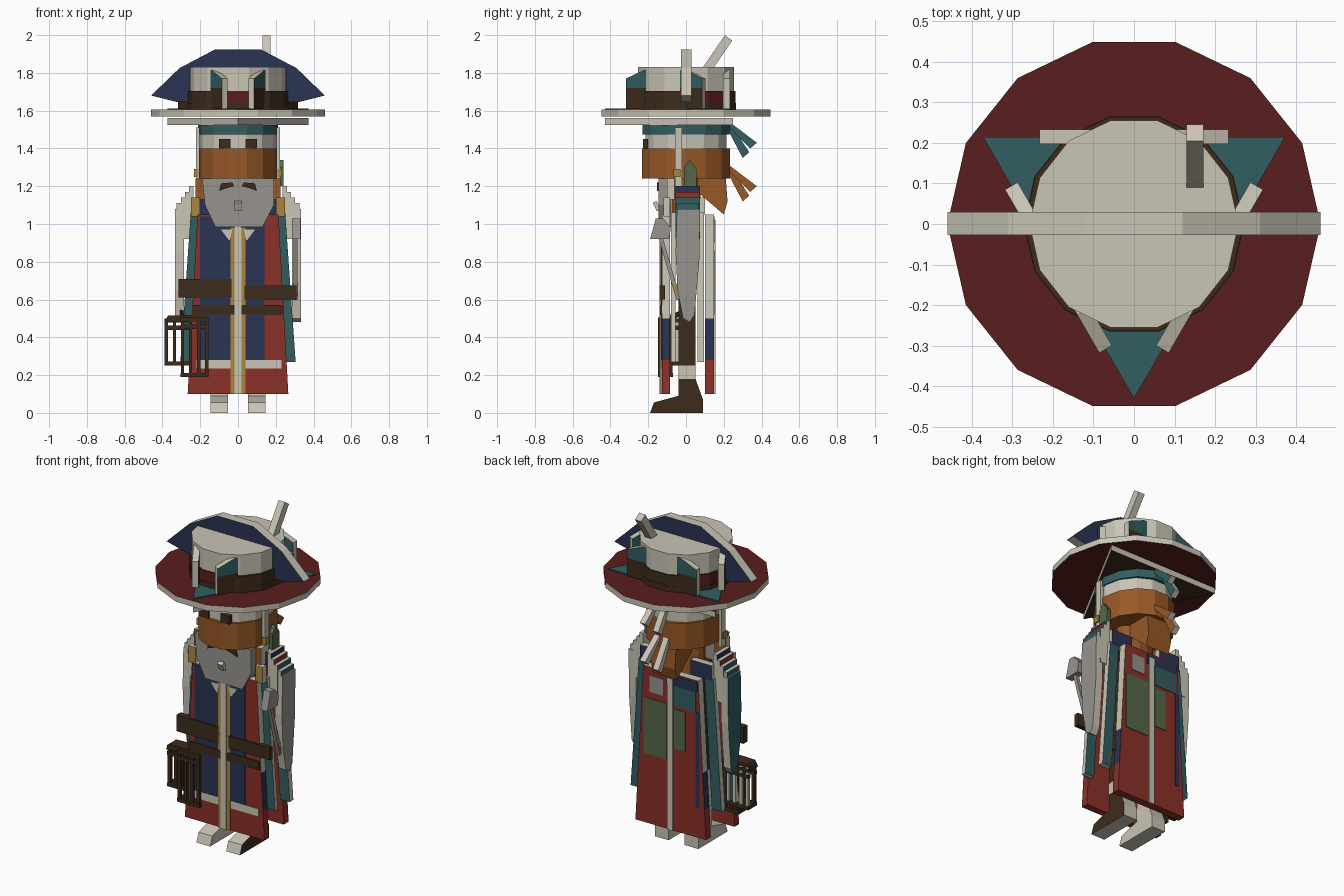
import bpy, bmesh, math
from mathutils import Vector

if "Cube" in bpy.data.objects:
    bpy.data.objects.remove(bpy.data.objects["Cube"])


def make_material(name, code):
    rgb = [(int(code[i:i + 2], 16) / 255) ** 2.2 for i in (0, 2, 4)]
    mat = bpy.data.materials.new(name)
    mat.use_nodes = True
    mat.diffuse_color = (*rgb, 1)
    mat.node_tree.nodes["Principled BSDF"].inputs["Base Color"].default_value = (*rgb, 1)
    return mat


MATS = {n: make_material(n, c) for n, c in dict(
    bone="C8C3B4", brown="402F22", red="8A342D", maroon="5A2323", navy="2E3754",
    teal="355F61", orange="96592B", grey="96928C", gold="A98440", green="56684A").items()}


def plate(name, axis, outline, a, b, low, high=None, edge=None):
    """Extrude an outline along an axis; colours for the low cap, high cap and edges."""
    colours = [low, high or low, edge or low]
    place = {"x": lambda p, d: (d, p[0], p[1]), "y": lambda p, d: (p[0], d, p[1]),
             "z": lambda p, d: (p[0], p[1], d)}[axis]
    bm = bmesh.new()
    rings = [[bm.verts.new(place(p, d)) for p in outline] for d in (a, b)]
    caps = [bm.faces.new(r) for r in rings]
    n = len(outline)
    sides = [bm.faces.new((rings[0][i], rings[0][(i + 1) % n], rings[1][(i + 1) % n], rings[1][i]))
             for i in range(n)]
    caps[0].material_index, caps[1].material_index = 0, 1
    for f in sides:
        f.material_index = 2
    bmesh.ops.recalc_face_normals(bm, faces=bm.faces[:])
    mesh = bpy.data.meshes.new(name)
    bm.to_mesh(mesh)
    bm.free()
    for c in colours:
        mesh.materials.append(MATS[c])
    obj = bpy.data.objects.new(name, mesh)
    bpy.context.collection.objects.link(obj)
    return obj


def rect(u0, u1, v0, v1):
    return [(u0, v0), (u1, v0), (u1, v1), (u0, v1)]


def box(name, x0, x1, y0, y1, z0, z1, colour):
    return plate(name, "z", rect(x0, x1, y0, y1), z0, z1, colour)


def bar(name, start, end, w, h, colour):
    """Square-section bar between two points."""
    start, end = Vector(start), Vector(end)
    obj = plate(name, "z", rect(-w / 2, w / 2, -h / 2, h / 2), 0, (end - start).length, colour)
    obj.rotation_euler = (end - start).to_track_quat("Z", "Y").to_euler()
    obj.location = start
    return obj


def ring(name, rx, ry, z0, z1, colour, edge=None, n=14):
    pts = [(rx * math.cos(math.tau * i / n), ry * math.sin(math.tau * i / n)) for i in range(n)]
    return plate(name, "z", pts, z0, z1, colour, colour, edge)


# Hat: brim, cocked triangles, crown and bands
ring("hat_brim", .46, .46, 1.57, 1.605, "maroon", "bone")
corners = [Vector((.43 * math.cos(a), .43 * math.sin(a)))
           for a in (math.radians(-90 + 120 * k) for k in range(3))]
plate("hat_lower_triangle", "z", [(0, -.43), (.372, .25), (-.372, .25)], 1.525, 1.56,
      "brown", edge="bone")
plate("hat_upper_triangle", "z", corners, 1.605, 1.611, "teal")
ring("hat_crown", .258, .262, 1.605, 1.83, "bone")
ring("hat_band", .272, .272, 1.605, 1.64, "brown")
ribbon = ring("hat_ribbon", .27, .27, 1.64, 1.705, "brown", "maroon")
for f in ribbon.data.polygons:
    # Ribbon shows red only inside the three corner pockets
    flat = Vector((f.center.x, f.center.y))
    if abs(f.normal.z) < .5 and all(flat.normalized().dot(c.normalized()) < .93 for c in corners):
        f.material_index = 0

# Upturned walls along the triangle's sides, buried in the crown halfway
for k in range(3):
    p, q = corners[k], corners[(k + 1) % 3]
    d = q - p
    span = d.length
    lower = rect(.14, span - .14, 1.61, 1.72)
    upper = [(.14, 1.72), (span - .14, 1.72), (span - .14, 1.77), (span - .25, 1.815),
             (.25, 1.815), (.14, 1.77)]
    for name, outline, colour in (("wall_lower", lower, "brown"), ("wall_upper", upper, "teal")):
        wall = plate("hat_" + name, "y", outline, -.018, .018, colour, edge="bone")
        wall.rotation_euler.z = math.atan2(d.y, d.x)
        wall.location = (p.x, p.y, 0)

# Arched crest and feather
crest = [(-.46, 1.68), (-.31, 1.825), (-.12, 1.925), (.12, 1.925), (.31, 1.825), (.46, 1.68),
         (.32, 1.645), (-.32, 1.645)]
plate("hat_crest", "y", crest, -.027, .03, "navy", edge="bone")
bar("hat_feather", (.15, .085, 1.78), (.15, .225, 1.985), .042, .048, "bone")

# Head, headband, mask and beard
ring("head", .205, .22, 1.25, 1.53, "bone")
ring("headband", .212, .237, 1.475, 1.525, "teal")
ring("face_mask", .212, .24, 1.24, 1.4, "orange")
ring("neck", .12, .08, 1.0, 1.25, "orange")
beard = [(-.19, 1.24), (-.175, 1.1), (-.12, .985), (.13, .985), (.19, 1.1), (.19, 1.24)]
plate("beard", "y", beard, -.145, -.08, "grey")
bar("beard_knob", (0, -.145, 1.1), (0, -.165, 1.09), .035, .05, "bone")
for s in (-1, 1):
    box("eye", s * .07 - .03, s * .07 + .03, -.227, -.2, 1.4, 1.45, "brown")
    brow = [(s * .02, 1.2), (s * .03, 1.22), (s * .09, 1.215), (s * .1, 1.175), (s * .06, 1.19)]
    plate("moustache", "y", brow, -.153, -.145, "brown")
    box("ear_strip", s * .213 - .01, s * .213 + .01, -.058, -.02, 1.2, 1.51, "bone")
    box("earring", s * .22 - .012, s * .22 + .012, -.065, -.03, 1.25, 1.29, "gold")
plate("leaf_charm", "x", [(-.01, 1.2), (.055, 1.2), (.055, 1.29), (.02, 1.34), (-.01, 1.3)],
      .215, .24, "green")

# Knotted tails and the rear scarf
for z, colour in ((1.54, "teal"), (1.31, "orange")):
    for s, (y, drop) in ((1, (.36, .14)), (-1, (.32, .19))):
        tail = [(.2, z), (.23, z), (y + .015, z - drop + .03), (y - .02, z - drop)]
        plate("cloth_tail", "x", tail, s * .03 - .018, s * .03 + .018, "bone", colour, "bone")
scarf = [(.06, 1.25), (.21, 1.25), (.22, 1.12), (.2, 1.05), (.06, 1.17)]
plate("rear_scarf", "x", scarf, -.08, .08, "orange")

# Coat: front and back shells in bands with coloured edges; the back is narrower
for y0, y1, label, trim in ((-.128, -.085, "front", 0), (.1, .147, "back", .03)):
    for z0, z1, colour in ((.1, .28, "red"), (.28, .5, "navy"), (.5, 1.05, "bone")):
        w0, w1 = .272 - .055 * z0 - trim, .272 - .055 * z1 - trim
        plate("coat_" + label, "y", [(-w0, z0), (w0, z0), (w1, z1), (-w1, z1)],
              y0, y1, "red", edge=colour)
box("torso", -.15, .15, -.04, .05, .45, 1.1, "brown")
box("hem_stripe", -.22, .23, -.131, -.128, .235, .28, "bone")
box("coat_panel_right", -.2, -.04, -.132, -.128, .28, 1.04, "navy")
box("coat_panel_left", .04, .14, -.132, -.128, .28, 1.04, "navy")
for s in (-1, 1):
    box("gold_trim", *sorted((s * .018, s * .04)), -.135, -.128, .1, .98, "gold")
    plate("lapel", "y", [(s * .03, .97), (s * .09, .97), (s * .045, .91)], -.136, -.132, "bone")
    clasp = rect(*sorted((s * .2, s * .25)), 1.04, 1.14)
    plate("shoulder_clasp", "y", clasp, -.12, -.085, "gold", edge="bone")
    collar = rect(*sorted((s * .15, s * .225)), 1.13, 1.24)
    plate("collar", "y", collar, -.1, -.06, "orange", edge="bone")
    shoulder = rect(*sorted((s * .1, s * .24)), 1.05, 1.14)
    plate("shoulder_yoke", "y", shoulder, .06, .1, "navy", edge="bone")
box("front_placket", -.018, .018, -.14, -.12, .1, 1.02, "bone")
box("back_placket", -.018, .018, .147, .155, .1, 1.02, "bone")
box("back_patch", .025, .18, .147, .151, .52, .86, "green")
box("back_small_patch", -.1, -.025, .147, .151, .6, .84, "green")
box("back_pale_patch", .05, .14, .147, .151, .9, 1.0, "grey")
box("back_navy_strip", -.195, -.17, .147, .151, .28, .86, "navy")
box("back_yoke", -.18, .03, .147, .15, .98, 1.04, "navy")
box("back_teal_patch", -.17, -.025, .147, .151, .86, .98, "teal")

# Belts
box("belt_right", -.315, -.035, -.139, -.1, .61, .71, "brown")
box("belt_left", .035, .31, -.139, -.11, .6, .675, "brown")
box("lower_belt", -.235, .235, -.137, -.1, .52, .57, "brown")
box("belt_middle", -.035, .035, -.138, -.12, .61, .67, "gold")

# Capes as thin pairs of sheets, layered shoulders and hanging sleeves
sleeve = [(-.048, 1.08), (.075, 1.08), (.07, .8), (.045, .52), (.02, .48), (-.015, .5),
          (-.045, .65), (-.055, .85)]
for s in (-1, 1):
    cape = [(s * .19, 1.06), (s * .25, 1.06), (s * .305, .27), (s * .24, .27)]
    for y0, y1 in ((-.08, -.055), (.06, .095)):
        plate("side_cape", "y", cape, y0, y1, "teal", edge="bone")
    for k, colour in enumerate(("navy", "red", "teal")):
        x = .235 + .022 * k
        faces = ("bone", colour) if s > 0 else (colour, "bone")
        plate("shoulder_layer", "x", rect(-.055, .075, .92, 1.2 - .03 * k),
              *sorted((s * x, s * (x + .024))), *faces, "bone")
    faces = ("bone", "grey") if s > 0 else ("teal", "bone")
    plate("sleeve", "x", sleeve, *sorted((s * .285, s * .333)), *faces, "bone")
    cap = rect(-.05, .07, 1.08, 1.11)
    plate("sleeve_cap", "x", cap, *sorted((s * .295, s * .325)), "teal", edge="bone")

# Hammer hanging beside the left sleeve
head = [(-.19, .92), (-.09, .92), (-.08, .98), (-.12, 1.03), (-.16, 1.03)]
plate("hammer_head", "x", head, .285, .33, "grey")
bar("hammer_handle", (.305, -.135, .93), (.305, -.04, .6), .022, .022, "grey")
bar("hammer_tip", (.305, -.055, .68), (.305, -.035, .62), .026, .026, "gold")

# Legs and boots; the outer face of the left one is dark
boot = [(-.19, 0), (.09, 0), (.09, .07), (.05, .18), (.05, .47), (-.04, .47), (-.04, .09), (-.17, .055)]
for s, outer in ((-1, "bone"), (1, "brown")):
    plate("leg", "x", boot, s * .1 - .046, s * .1 + .046, "bone", outer, "bone")
box("left_leg_wrap", .146, .15, -.04, .05, .18, .25, "bone")


# Lantern: two overlapping barred cages joined by a lid
def cage(x0, x1, y0, y1, z0, z1, back):
    t = .011
    for y, colour in ((y0, "brown"), (y1, back)):
        for z in (z0, z1 - 2 * t, z1 - .06):
            box("lantern_rail", x0, x1, y - t, y + t, z, z + 2 * t, "brown")
        for k in range(4):
            x = x0 + t + (x1 - x0 - 2 * t) * k / 3
            box("lantern_bar", x - .009, x + .009, y - .009, y + .009, z0, z1, colour)
    for x in (x0 + t, x1 - t):
        for z in (z0 + t, z1 - t):
            box("lantern_side", x - t, x + t, y0, y1, z - t, z + t, "brown")


cage(-.39, -.24, -.11, -.05, .25, .5, "bone")
cage(-.305, -.155, -.138, -.08, .19, .505, "brown")
plate("lantern_lid", "y", [(-.39, .48), (-.37, .515), (-.17, .52), (-.155, .49)], -.135, -.06, "brown")
bar("lantern_hook", (-.275, -.09, .5), (-.3, 0, .54), .025, .025, "brown")
